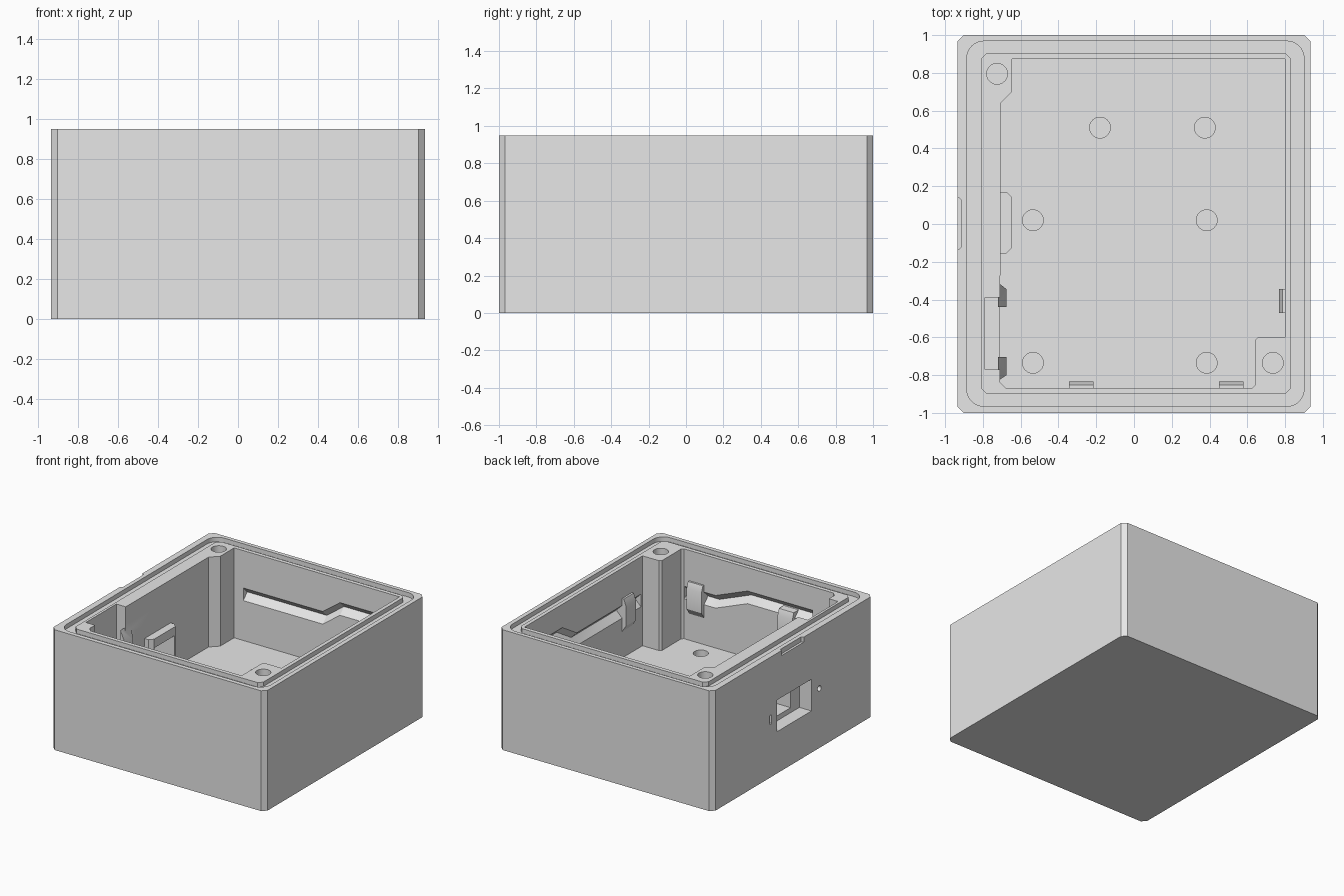
import bpy, bmesh, math
from mathutils import Vector

default_cube = bpy.data.objects.get("Cube")
if default_cube:
    bpy.data.objects.remove(default_cube, do_unlink=True)

# One grey plastic for the whole case
grey = bpy.data.materials.new("grey_plastic")
grey.use_nodes = True
colour = (0.8, 0.8, 0.8, 1)
grey.diffuse_color = colour
grey.node_tree.nodes["Principled BSDF"].inputs["Base Color"].default_value = colour


def loft(name, rings):
    """Closed solid through a list of matching rings."""
    bm = bmesh.new()
    loops = [[bm.verts.new(p) for p in ring] for ring in rings]
    n = len(loops[0])
    for a, b in zip(loops, loops[1:]):
        for i in range(n):
            j = (i + 1) % n
            bm.faces.new((a[i], a[j], b[j], b[i]))
    bm.faces.new(loops[0])
    bm.faces.new(loops[-1])
    bmesh.ops.recalc_face_normals(bm, faces=bm.faces)
    mesh = bpy.data.meshes.new(name)
    bm.to_mesh(mesh)
    bm.free()
    mesh.materials.append(grey)
    obj = bpy.data.objects.new(name, mesh)
    bpy.context.collection.objects.link(obj)
    return obj


def prism(name, outline, z0, z1):
    return loft(name, [[(x, y, z) for x, y in outline] for z in (z0, z1)])


def rect(x0, x1, y0, y1, r=0.0, steps=1):
    """Rectangle outline with chamfered or rounded corners."""
    if r == 0:
        return [(x0, y0), (x1, y0), (x1, y1), (x0, y1)]
    centres = [(x1 - r, y1 - r), (x0 + r, y1 - r), (x0 + r, y0 + r), (x1 - r, y0 + r)]
    return [(cx + r * math.cos(a), cy + r * math.sin(a))
            for q, (cx, cy) in enumerate(centres)
            for a in [math.pi / 2 * (q + k / steps) for k in range(steps + 1)]]


def circle(cx, cy, r, n=32):
    return [(cx + r * math.cos(2 * math.pi * i / n), cy + r * math.sin(2 * math.pi * i / n))
            for i in range(n)]


def box(name, x0, x1, y0, y1, z0, z1):
    return prism(name, rect(x0, x1, y0, y1), z0, z1)


def combine(tool, operation="DIFFERENCE"):
    """Apply a boolean to the case and remove the tool."""
    tool.hide_render = True
    mod = case.modifiers.new(tool.name, "BOOLEAN")
    mod.operation, mod.object, mod.solver = operation, tool, "EXACT"
    bpy.context.view_layer.update()
    graph = bpy.context.evaluated_depsgraph_get()
    mesh = bpy.data.meshes.new_from_object(case.evaluated_get(graph))
    case.modifiers.clear()
    case.data = mesh
    bpy.data.objects.remove(tool, do_unlink=True)


TOP, FLOOR = 0.95, 0.24

# Outer block, seal groove and inner ridge
case = prism("case", rect(-0.935, 0.935, -1, 1, 0.033), 0, TOP)
combine(prism("seal_groove", rect(-0.885, 0.9, -0.965, 0.968, 0.09, 8), 0.915, 1))
combine(prism("ridge", rect(-0.81, 0.83, -0.9, 0.905, 0.03), 0.88, TOP), "UNION")

# Cavity outline steps around the two screw posts
cavity = [(-0.68, -0.868), (0.625, -0.868), (0.64, -0.853), (0.64, -0.615), (0.655, -0.6),
          (0.8, -0.6), (0.8, 0.873), (-0.645, 0.873), (-0.645, 0.7), (-0.705, 0.64),
          (-0.71, -0.838)]
combine(prism("cavity", cavity, FLOOR, 1))

# Stepped V-shaped channels in the walls: point and outward direction
channels = {
    "back_channel": [(-0.565, 0.873, 0.605, 0, 1), (0.13, 0.873, 0.605, 0, 1),
                     (0.28, 0.873, 0.715, 0, 1), (0.8, 0.873, 0.715, 1, 1),
                     (0.8, 0.4, 0.715, 1, 0), (0.8, 0.22, 0.605, 1, 0),
                     (0.8, -0.58, 0.605, 1, 0)],
    "front_channel": [(0.62, -0.868, 0.605, 0, -1), (0.35, -0.868, 0.605, 0, -1),
                      (0.07, -0.868, 0.715, 0, -1), (-0.5, -0.868, 0.715, 0, -1)],
}
depth, inset = 0.05, 0.015
for name, path in channels.items():
    rings = []
    for x, y, z, nx, ny in path:
        p, out = Vector((x, y, z)), Vector((nx, ny, 0))
        up = Vector((0, 0, depth + inset))
        rings.append([p + out * depth, p - out * inset + up, p - out * inset - up])
    combine(loft(name, rings))

# Board pocket, open at the top of the thick wall
combine(box("board_pocket", -0.79, -0.69, -0.77, -0.39, 0.3, 1))

# Port backing block with chamfered corners
backing = [(-0.73, -0.155), (-0.675, -0.155), (-0.645, -0.125),
           (-0.645, 0.14), (-0.675, 0.17), (-0.73, 0.17)]
combine(prism("port_backing", backing, 0.2, 0.61), "UNION")

# Retainers either side of the pocket, with sloping tops
for name, y_outer, y_bend, y_inner in (("rear_retainer", -0.31, -0.345, -0.44),
                                       ("front_retainer", -0.83, -0.8, -0.705)):
    plan = [(-0.72, y_outer), (-0.675, y_bend), (-0.675, y_inner), (-0.72, y_inner)]
    tops = [(x, y, 0.78 if x < -0.7 else 0.68) for x, y in plan]
    combine(loft(name, [[(x, y, 0.2) for x, y in plan], tops]), "UNION")

# Snap clips: wedge profile of reach and height, run along the wall
clip = [(-0.06, 0.45), (0, 0.45), (0.033, 0.5), (0.033, 0.66), (0.015, 0.71), (-0.06, 0.71)]
for i, x0 in enumerate((-0.345, 0.45)):
    combine(loft(f"front_clip_{i}", [[(x, -0.868 + d, z) for d, z in clip]
                                     for x in (x0, x0 + 0.13)]), "UNION")
combine(loft("side_clip", [[(0.8 - d, y, z) for d, z in clip] for y in (-0.47, -0.345)]), "UNION")

# Screw holes in the posts and the floor
for i, (x, y) in enumerate([(-0.725, 0.795), (0.735, -0.735)]):
    combine(prism(f"post_hole_{i}", circle(x, y, 0.055), 0.6, 1))
for i, (x, y) in enumerate([(-0.18, 0.51), (0.375, 0.51), (-0.535, 0.02),
                            (0.385, 0.02), (-0.535, -0.735), (0.385, -0.735)]):
    combine(prism(f"floor_hole_{i}", circle(x, y, 0.055), 0.1, FLOOR + 0.02))

# Port window, its through opening, and the small openings beside it
combine(box("port_recess", -1, -0.83, -0.23, 0.2, 0.33, 0.58))
combine(box("port_opening", -0.85, -0.6, -0.12, 0.13, 0.37, 0.54))
combine(box("switch_slot", -1, -0.83, 0.265, 0.295, 0.42, 0.49))
combine(loft("indicator_hole", [[(x, y, z) for y, z in circle(-0.33, 0.47, 0.022, 16)]
                                for x in (-1, -0.83)]))

# Opening notch on the outer top edge
notch = [(-0.95, -0.155), (-0.935, -0.14), (-0.917, -0.125),
         (-0.917, 0.13), (-0.935, 0.145), (-0.95, 0.16)]
combine(prism("lid_notch", notch, 0.91, 1))

bpy.ops.object.select_all(action="DESELECT")
case.select_set(True)
bpy.context.view_layer.objects.active = case
bpy.ops.object.shade_smooth_by_angle(angle=math.radians(25))
